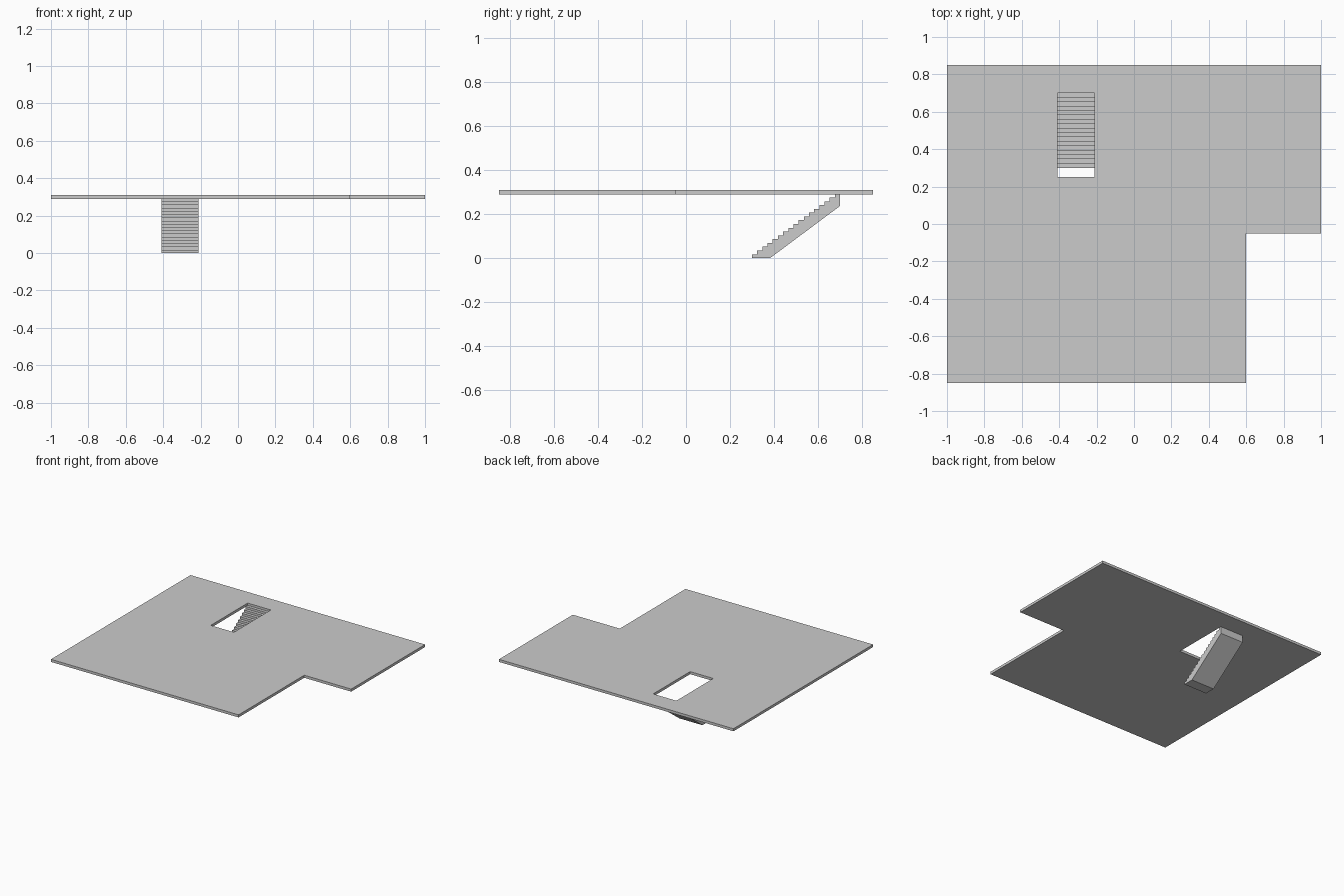
import bpy
from mathutils import Matrix

if "Cube" in bpy.data.objects:
    bpy.data.objects.remove(bpy.data.objects["Cube"])


def extrude_profile(name, loops, depth, matrix):
    """Filled 2D outline (later loops are holes), extruded symmetrically, as a mesh."""
    curve = bpy.data.curves.new(name, 'CURVE')
    curve.dimensions = '2D'
    curve.fill_mode = 'BOTH'
    curve.extrude = depth / 2
    for loop in loops:
        spline = curve.splines.new('POLY')
        spline.points.add(len(loop) - 1)
        for point, (x, y) in zip(spline.points, loop):
            point.co = (x, y, 0, 1)
        spline.use_cyclic_u = True
    obj = bpy.data.objects.new(name, curve)
    bpy.context.collection.objects.link(obj)
    obj.matrix_world = matrix
    bpy.ops.object.select_all(action='DESELECT')
    obj.select_set(True)
    bpy.context.view_layer.objects.active = obj
    bpy.ops.object.convert(target='MESH')
    obj = bpy.context.object
    # weld the caps to the sides
    bpy.ops.object.mode_set(mode='EDIT')
    bpy.ops.mesh.select_all(action='SELECT')
    bpy.ops.mesh.remove_doubles(threshold=1e-5)
    bpy.ops.mesh.normals_make_consistent(inside=False)
    bpy.ops.object.mode_set(mode='OBJECT')
    bpy.ops.object.shade_flat()
    return obj


TOP, THICK = 0.31, 0.02
X0, X1 = -0.408, -0.21      # stair width
Y0, Y1 = 0.30, 0.70         # stair run

# L-shaped floor slab with stair opening
outline = [(-1, -0.85), (0.6, -0.85), (0.6, -0.05), (1, -0.05), (1, 0.85), (-1, 0.85)]
opening = [(X0, 0.25), (X0, Y1), (X1, Y1), (X1, 0.25)]
extrude_profile("floor_slab", [outline, opening], THICK,
                Matrix.Translation((0, 0, TOP - THICK / 2)))

# Stair flight: stepped top, sloping underside
STEPS = 17
tread, riser = (Y1 - Y0) / STEPS, TOP / (STEPS + 1)
profile = [(Y0, 0)]
for i in range(STEPS):
    profile += [(Y0 + i * tread, (i + 1) * riser), (Y0 + (i + 1) * tread, (i + 1) * riser)]
profile += [(Y1, 0.237), (0.382, 0)]

# profile axes (y, z) extruded along x
to_yz = Matrix(((0, 0, 1, (X0 + X1) / 2), (1, 0, 0, 0), (0, 1, 0, 0), (0, 0, 0, 1)))
extrude_profile("stair_flight", [profile], X1 - X0, to_yz)
